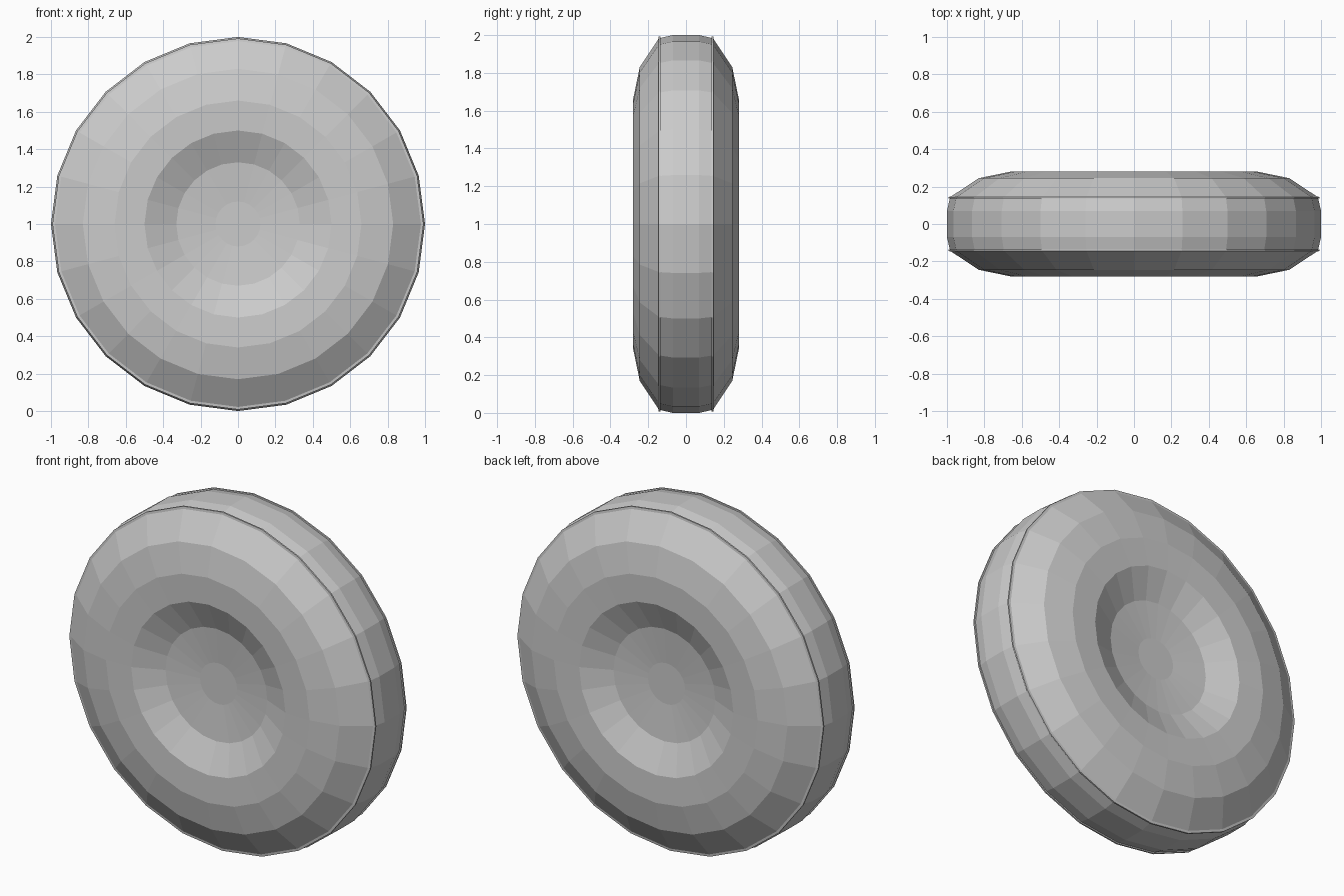
import bpy, bmesh
from math import sin, cos, tau

cube = bpy.data.objects.get("Cube")
if cube:
    bpy.data.objects.remove(cube)

SIDES = 24

grey = bpy.data.materials.new("plain_grey")
grey.use_nodes = True
grey.diffuse_color = (0.6, 0.6, 0.6, 1)
grey.node_tree.nodes["Principled BSDF"].inputs["Base Color"].default_value = (0.6, 0.6, 0.6, 1)


def lathe(name, profile, side=1):
    """Turn (radius, depth) points around the axle, outward faces for outer-to-inner order."""
    bm = bmesh.new()
    rings = [[bm.verts.new((r * sin(tau * i / SIDES), side * d, 1 + r * cos(tau * i / SIDES)))
              for i in range(SIDES)] for r, d in profile]
    for a, b in zip(rings, rings[1:]):
        for i in range(SIDES):
            j = (i + 1) % SIDES
            quad = (a[i], a[j], b[j], b[i])
            bm.faces.new(quad if side < 0 else quad[::-1])
    # close the centre with a flat disc
    if profile[-1][0] < 0.2:
        bm.faces.new(rings[-1] if side < 0 else rings[-1][::-1])
    mesh = bpy.data.meshes.new(name)
    bm.to_mesh(mesh)
    bm.free()
    mesh.materials.append(grey)
    obj = bpy.data.objects.new(name, mesh)
    bpy.context.collection.objects.link(obj)
    return obj


# Tread band around the rim of the wheel
lathe("tread", [(0.985, -0.135), (1.0, -0.07), (1.0, 0.07), (0.985, 0.135)])

for label, side in (("front", -1), ("back", 1)):
    # Thin raised bead between tread and sidewall
    lathe(label + "_bead", [(0.985, 0.135), (0.992, 0.136), (0.992, 0.145), (0.978, 0.147)], side)
    # Sloping sidewall
    lathe(label + "_sidewall", [(0.978, 0.147), (0.83, 0.245)], side)
    # Hub face with a dished centre
    lathe(label + "_hub", [(0.83, 0.245), (0.66, 0.28), (0.5, 0.275),
                           (0.33, 0.2), (0.12, 0.18)], side)
